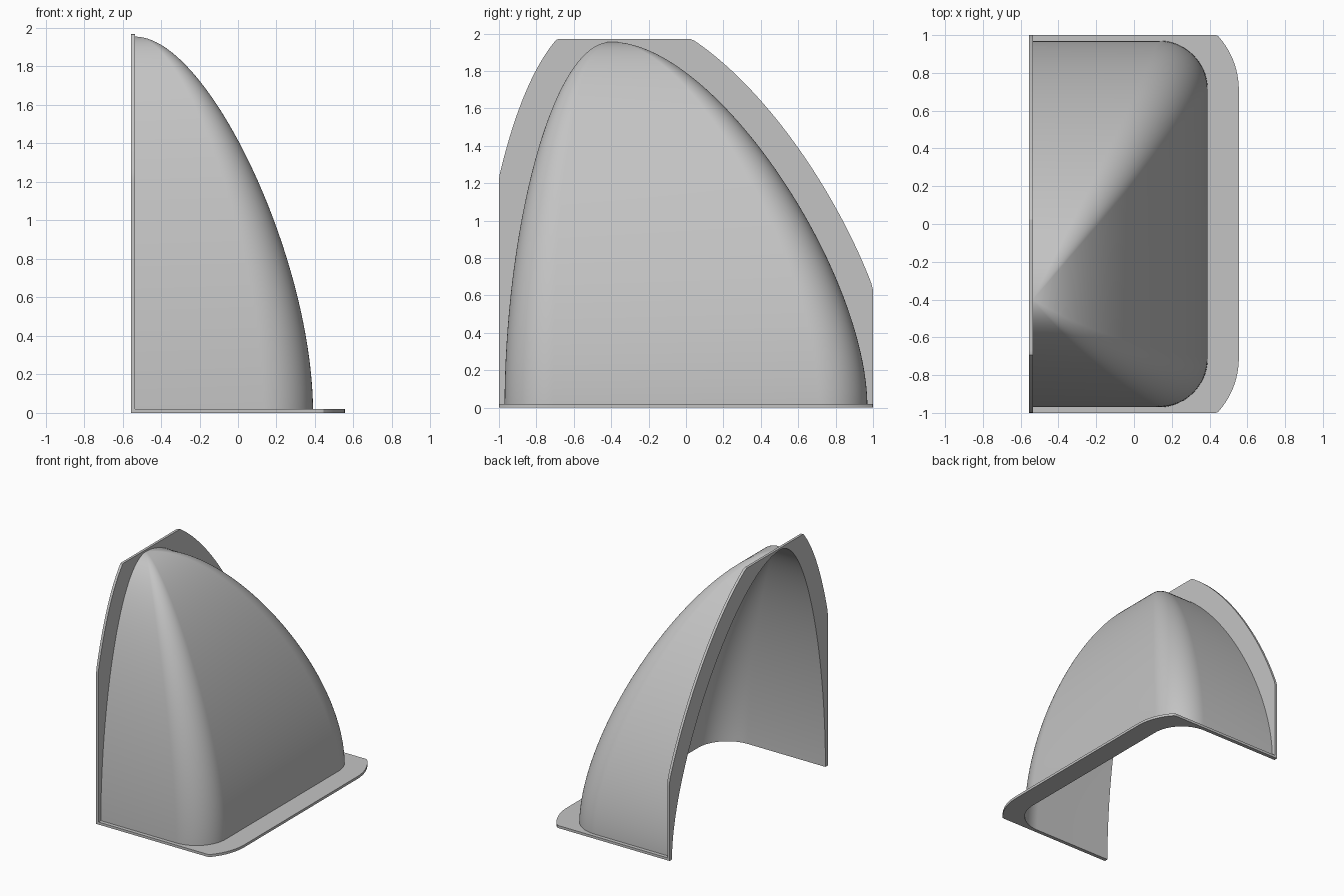
import bpy, bmesh, math
from mathutils import Vector

if "Cube" in bpy.data.objects:
    bpy.data.objects.remove(bpy.data.objects["Cube"])

grey = bpy.data.materials.new("light_grey")
grey.use_nodes = True
grey.diffuse_color = (0.55, 0.55, 0.55, 1)
grey.node_tree.nodes["Principled BSDF"].inputs["Base Color"].default_value = (0.55, 0.55, 0.55, 1)

X0, X1 = -0.555, -0.535        # back plate faces
APEX_Y, REACH, FRONT, BACK = -0.4, 0.925, 0.57, 1.37
RADIUS, FLANGE, THICK = 0.26, 0.165, 0.02
HEIGHT, TOP, ROWS = 1.955, 1.97, 90

# Handles of the unit curve from foot (1, 0) to apex (0, 1): foot rise, apex run
SIDE = (0.41, 0.41)
FRONT_WALL = (0.47, 0.57)
BACK_WALL = (0.37, 0.41)


def extent(w, handles):
    """Width fraction of a wall curve at height fraction w."""
    rise, run = handles
    lo, hi = 0.0, 1.0
    for _ in range(40):
        t = (lo + hi) / 2
        s = 1 - t
        if 3 * s * s * t * rise + 3 * s * t * t + t ** 3 < w:
            lo = t
        else:
            hi = t
    return s ** 3 + 3 * s * s * t + 3 * s * t * t * run


def walls(w):
    """Side x, front y and back y at height fraction w."""
    if w >= 1:
        return X1, APEX_Y, APEX_Y
    return (X1 + REACH * extent(w, SIDE), APEX_Y - FRONT * extent(w, FRONT_WALL),
            APEX_Y + BACK * extent(w, BACK_WALL))


def section(w):
    """Open rounded outline at height fraction w, from front wall to back wall."""
    xe, y0, y1 = walls(w)
    r = RADIUS * (xe - X1) / REACH
    pts = [Vector((X0, y0)), Vector((X1, y0))]
    for cy, start in ((y0 + r, -90), (y1 - r, 0)):
        for k in range(33):
            a = math.radians(start + 90 * k / 32)
            pts.append(Vector((xe - r + r * math.cos(a), cy + r * math.sin(a))))
    return pts + [Vector((X1, y1)), Vector((X0, y1))]


def offset(curve, dist, sign):
    """Move an open 2D curve sideways."""
    out = []
    for i, p in enumerate(curve):
        t = (curve[min(i + 1, len(curve) - 1)] - curve[max(i - 1, 0)]).normalized()
        out.append(p + sign * dist * Vector((t.y, -t.x)))
    return out


def finish(bm, name, angle):
    me = bpy.data.meshes.new(name)
    bm.to_mesh(me)
    bm.free()
    ob = bpy.data.objects.new(name, me)
    bpy.context.collection.objects.link(ob)
    me.materials.append(grey)
    bpy.ops.object.select_all(action='DESELECT')
    ob.select_set(True)
    bpy.context.view_layer.objects.active = ob
    bpy.ops.object.shade_smooth_by_angle(angle=math.radians(angle))


def flat_band(name, inner, outer, depth):
    """Solid flange between two matching curves."""
    bm = bmesh.new()
    rows = [[bm.verts.new(p + d) for p in c]
            for c, d in ((inner, Vector()), (outer, Vector()), (outer, depth), (inner, depth))]
    n = len(inner)
    for a, b in zip(rows, rows[1:] + rows[:1]):
        for i in range(n - 1):
            bm.faces.new((a[i], a[i + 1], b[i + 1], b[i]))
    for i in (0, n - 1):
        bm.faces.new([r[i] for r in rows])
    bmesh.ops.recalc_face_normals(bm, faces=bm.faces)
    finish(bm, name, 20)


# Height fractions, closer together toward the apex
levels = [math.sin(math.pi / 2 * i / ROWS) for i in range(ROWS)] + [1.0]

# Curved hood: stacked sections shrinking toward the apex
bm = bmesh.new()
rings = [[bm.verts.new((p.x, p.y, HEIGHT * w)) for p in section(w)] for w in levels]
for a, b in zip(rings, rings[1:]):
    for j in range(len(a) - 1):
        bm.faces.new((a[j], a[j + 1], b[j + 1], b[j]))
bmesh.ops.remove_doubles(bm, verts=bm.verts, dist=1e-5)
finish(bm, "hood_shell", 40)

# Upright flange around the open side, trimmed to a box
arch = [Vector((walls(w)[1], HEIGHT * w)) for w in levels]
arch += [Vector((walls(w)[2], HEIGHT * w)) for w in reversed(levels[:-1])]
rim = [Vector((max(-1, min(1, p.x)), max(0, min(TOP, p.y)))) for p in offset(arch, FLANGE, -1)]
rim[0].y = rim[-1].y = 0
flat_band("upright_flange", [Vector((X0, p.x, p.y)) for p in arch],
          [Vector((X0, p.x, p.y)) for p in rim], Vector((X1 - X0, 0, 0)))

# Base flange around the foot of the hood
foot = section(0)
edge = [Vector((p.x, max(-1, min(1, p.y)))) for p in offset(foot, FLANGE, 1)]
flat_band("base_flange", [p.to_3d() for p in foot], [p.to_3d() for p in edge],
          Vector((0, 0, THICK)))
